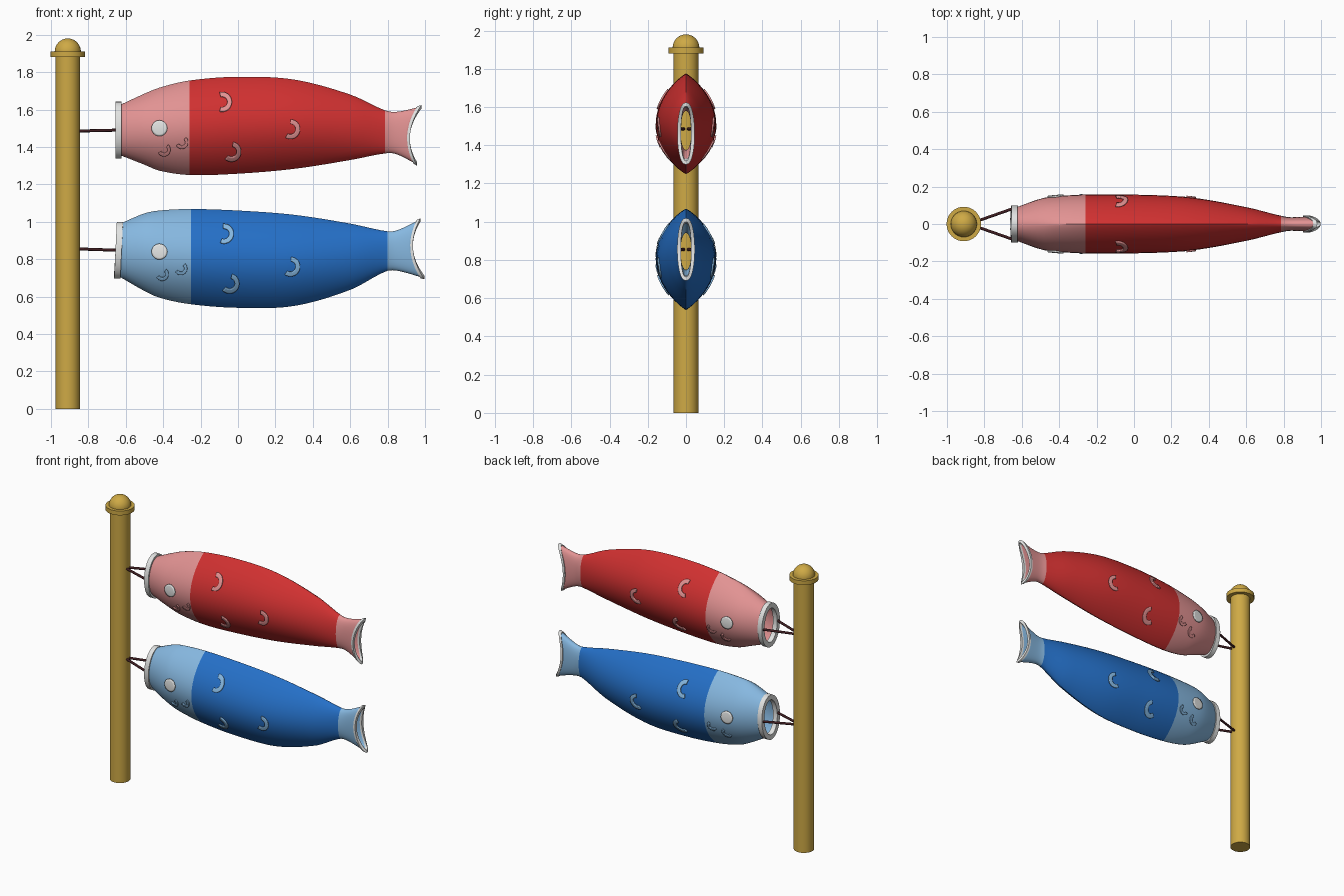
import bpy, bmesh
from math import sin, cos, pi, radians
from mathutils import Vector

if "Cube" in bpy.data.objects:
    bpy.data.objects.remove(bpy.data.objects["Cube"])


def material(name, r, g, b):
    m = bpy.data.materials.new(name)
    m.use_nodes = True
    m.diffuse_color = (r, g, b, 1)
    m.node_tree.nodes["Principled BSDF"].inputs["Base Color"].default_value = (r, g, b, 1)
    return m


GOLD = material("gold", .62, .40, .06)
WHITE = material("white", .76, .77, .76)
ROPE = material("dark brown", .05, .012, .015)
RED = material("red", .63, .03, .03)
PINK = material("pink", .76, .29, .29)
BLUE = material("blue", .018, .16, .57)
SKY = material("light blue", .24, .48, .75)


def finish(ob, mats, angle=30):
    for m in mats:
        ob.data.materials.append(m)
    bpy.ops.object.select_all(action="DESELECT")
    ob.select_set(True)
    bpy.context.view_layer.objects.active = ob
    bpy.ops.object.shade_smooth_by_angle(angle=radians(angle))
    return ob


def mesh_object(name, bm, mats, angle=30):
    me = bpy.data.meshes.new(name)
    bm.to_mesh(me)
    bm.free()
    ob = bpy.data.objects.new(name, me)
    bpy.context.collection.objects.link(ob)
    return finish(ob, mats, angle)


def loft(loops, closed=False):
    """Skin a list of closed point loops; returns the bmesh and its face bands."""
    bm = bmesh.new()
    rings = [[bm.verts.new(p) for p in loop] for loop in loops]
    pairs = list(zip(rings, rings[1:]))
    if closed:
        pairs.append((rings[-1], rings[0]))
    bands = []
    for a, b in pairs:
        n = len(a)
        bands.append([bm.faces.new((a[i], a[(i + 1) % n], b[(i + 1) % n], b[i]))
                      for i in range(n)])
    bmesh.ops.recalc_face_normals(bm, faces=bm.faces[:])
    return bm, bands


def cylinder(name, x, z0, z1, r, mat):
    bpy.ops.mesh.primitive_cylinder_add(vertices=40, radius=r, depth=z1 - z0,
                                        location=(x, 0, (z0 + z1) / 2))
    ob = bpy.context.object
    ob.name = name
    return finish(ob, [mat])


def rod(name, a, b, r, mat):
    a, b = Vector(a), Vector(b)
    bpy.ops.mesh.primitive_cylinder_add(vertices=10, radius=r, depth=(b - a).length,
                                        location=(a + b) / 2)
    ob = bpy.context.object
    ob.name = name
    ob.rotation_euler = (b - a).to_track_quat("Z", "Y").to_euler()
    return finish(ob, [mat], 40)


# Pole with collar and ball
POLE = -.91
cylinder("pole", POLE, 0, 1.89, .065, GOLD)
cylinder("pole_collar", POLE, 1.88, 1.91, .092, GOLD)
bpy.ops.mesh.primitive_uv_sphere_add(segments=32, ring_count=16, radius=.07,
                                     location=(POLE, 0, 1.91))
bpy.context.object.name = "pole_ball"
finish(bpy.context.object, [GOLD])

# Shared body stations: position, half width, section pointedness
XS = [-.64, -.5, -.42, -.26, 0, .3, .6, .79, .85, .98]
WIDTH = [.085, .135, .148, .157, .157, .142, .09, .043, .036, .04]
POINT = [.5, .65, .75, .85, .88, .88, .75, .5, .42, .4]


def smooth(values, x):
    """Smooth interpolation through the station values."""
    n = len(XS)
    i = max(k for k in range(n - 1) if k == 0 or XS[k] <= x)

    def slope(k):
        a, b = max(k - 1, 0), min(k + 1, n - 1)
        return (values[b] - values[a]) / (XS[b] - XS[a])

    d = XS[i + 1] - XS[i]
    t = (x - XS[i]) / d
    h = t * t * (3 - 2 * t)
    return (values[i] * (1 - h) + values[i + 1] * h
            + d * t * (1 - t) * ((1 - t) * slope(i) - t * slope(i + 1)))


def windsock(tag, low, high, main, pale, neck, tail, end, lean, tilt, eye, cheeks, scales, tie):
    SEG = 40

    def section(x, grow=0.0):
        lo, hi = smooth(low, x), smooth(high, x)
        w, p = smooth(WIDTH, x) + grow, smooth(POINT, x)
        mid, h = (lo + hi) / 2, (hi - lo) / 2 + grow
        loop = []
        for i in range(SEG):
            t = 2 * pi * i / SEG
            u, s = cos(t), sin(t)
            y = w * abs(s) ** (2 * p) * (1 if s > 0 else -1)
            px = x
            if x > tail:  # forked tail
                px = tail + (x - tail) * (1 - .27 * (1 - u * u) + lean * u)
            loop.append((px, y, mid + h * u))
        return loop

    def surface_y(x, z):
        lo, hi = smooth(low, x), smooth(high, x)
        u = (z - (lo + hi) / 2) / ((hi - lo) / 2)
        return smooth(WIDTH, x) * max(0, 1 - u * u) ** smooth(POINT, x)

    # Hollow body, coloured in three lengths
    def span(a, b, n):
        return [a + (b - a) * i / n for i in range(n)]

    xs = span(-.64, neck, 12) + span(neck, tail, 28) + span(tail, end, 7) + [end]
    bm, bands = loft([section(x) for x in xs])
    for x, band in zip(xs, bands):
        for f in band:
            f.material_index = 1 if neck - 1e-4 < x < tail - 1e-4 else 0
    body = mesh_object(tag + "_body", bm, [pale, main], 35)
    shell = body.modifiers.new("shell", "SOLIDIFY")
    shell.thickness = .008
    shell.offset = -1

    # Mouth hoop
    mid = (low[0] + high[0]) / 2

    def hoop(x, w, h):
        angles = [2 * pi * i / SEG for i in range(SEG)]
        return [(x + tilt * cos(t), w * sin(t), mid + h * cos(t)) for t in angles]

    bm, _ = loft([hoop(-.655, .1, .152), hoop(-.622, .1, .152),
                  hoop(-.622, .07, .118), hoop(-.655, .07, .118)], True)
    mesh_object(tag + "_mouth_hoop", bm, [WHITE])

    # Tail hem
    near = end - .014
    bm, _ = loft([section(near, .006), section(end + .006, .006),
                  section(end + .006, -.013), section(near, -.013)], True)
    mesh_object(tag + "_tail_hem", bm, [WHITE])

    # Thin plates that follow the cloth on both sides
    def plate(name, cx, cz, r0, r1, a0, a1, mat):
        rows, cols = 4, 24
        for side, word in ((-1, "right"), (1, "left")):
            bm = bmesh.new()
            grid = []
            for i in range(cols + 1):
                a = radians(a0 + (a1 - a0) * i / cols)
                line = []
                for j in range(rows + 1):
                    r = r0 + (r1 - r0) * j / rows
                    x, z = cx + r * cos(a), cz + r * sin(a)
                    line.append(bm.verts.new((x, side * (surface_y(x, z) + .003), z)))
                grid.append(line)
            for p, q in zip(grid, grid[1:]):
                for j in range(rows):
                    quad = (p[j], p[j + 1], q[j + 1], q[j])
                    bm.faces.new(quad if side < 0 else quad[::-1])
            bmesh.ops.remove_doubles(bm, verts=bm.verts[:], dist=1e-5)
            ob = mesh_object(f"{tag}_{name}_{word}", bm, [mat])
            thick = ob.modifiers.new("thickness", "SOLIDIFY")
            thick.thickness = .009
            thick.offset = 0

    plate("eye", *eye, 0, .042, 0, 360, WHITE)
    for k, (x, z) in enumerate(cheeks):
        plate(f"cheek_mark_{k}", x, z, .018, .034, -150, 50, pale)
    for k, (x, z, turn) in enumerate(scales):
        plate(f"scale_{k}", x, z, .028, .052, turn - 105, turn + 105, pale)

    # Tie ropes
    for side, word in ((-1, "right"), (1, "left")):
        rod(f"{tag}_rope_{word}", (POLE + .05, side * .008, tie),
            (-.64, side * .085, mid), .008, ROPE)


windsock("red_fish",
         [1.36, 1.305, 1.273, 1.25, 1.257, 1.283, 1.33, 1.366, 1.362, 1.30],
         [1.62, 1.685, 1.717, 1.755, 1.775, 1.76, 1.68, 1.594, 1.588, 1.62],
         RED, PINK, -.26, .785, .963, .06, 0,
         (-.42, 1.5), [(-.395, 1.385), (-.3, 1.425)],
         [(-.085, 1.64, 0), (.28, 1.495, -15), (-.035, 1.375, -25)], 1.485)
windsock("blue_fish",
         [.71, .63, .594, .56, .54, .55, .636, .735, .738, .70],
         [.985, 1.045, 1.06, 1.068, 1.06, 1.037, .99, .95, .953, 1.01],
         BLUE, SKY, -.25, .80, .98, -.06, .007,
         (-.42, .84), [(-.405, .72), (-.305, .75)],
         [(-.075, .935, -8), (.28, .76, -20), (-.045, .67, -30)], .855)
